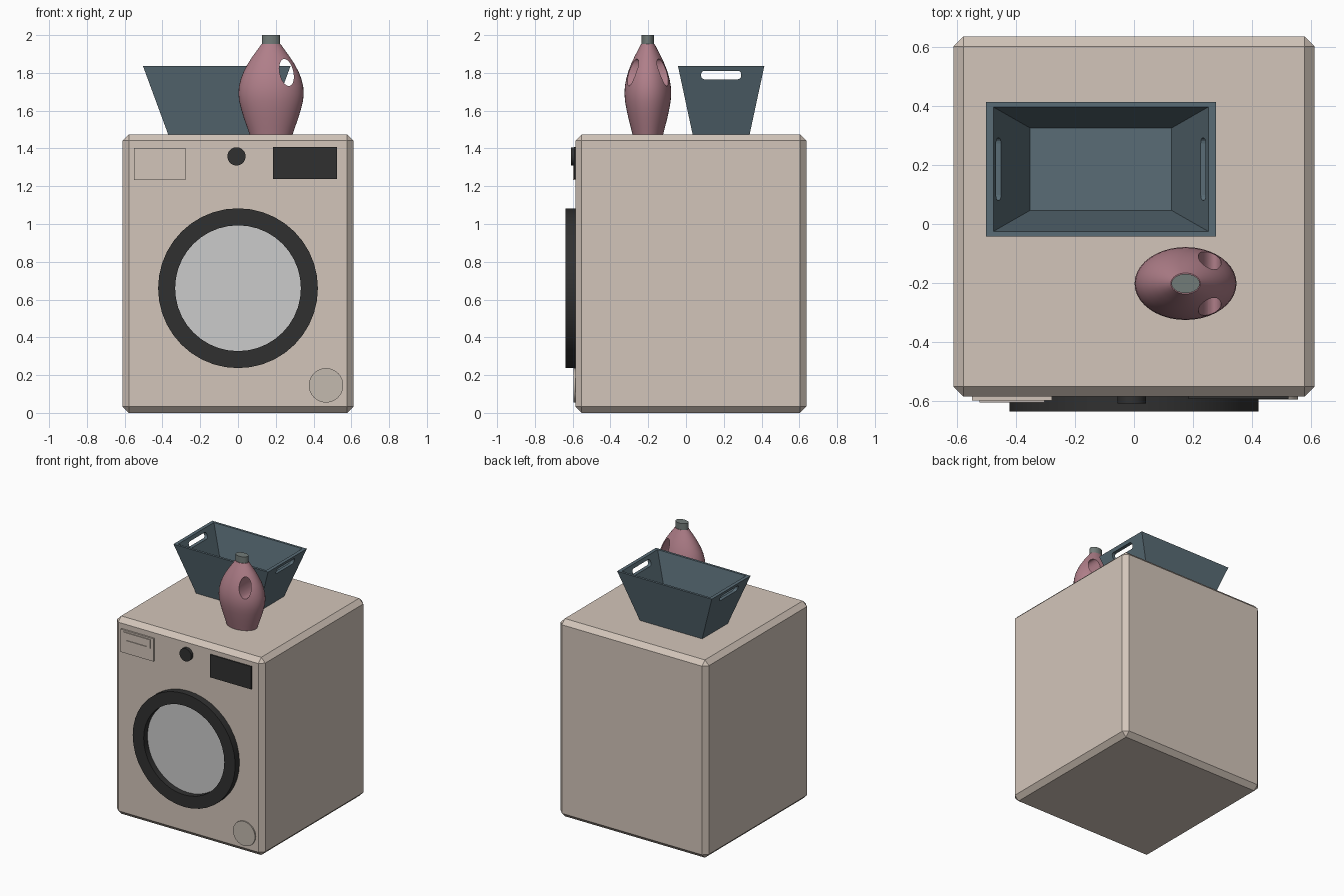
import bpy, bmesh, math
from mathutils import Vector, Matrix

if "Cube" in bpy.data.objects:
    bpy.data.objects.remove(bpy.data.objects["Cube"])


def mat(name, r, g, b):
    m = bpy.data.materials.new(name)
    m.diffuse_color = (r, g, b, 1)
    m.use_nodes = True
    m.node_tree.nodes["Principled BSDF"].inputs["Base Color"].default_value = m.diffuse_color
    return m


BEIGE = mat("beige", .65, .56, .49)
GREIGE = mat("grey_beige", .55, .49, .43)
DARK = mat("dark", .03, .03, .03)
BLUE = mat("slate_blue", .10, .15, .18)
PINK = mat("pink", .43, .21, .25)
CAP = mat("cap_grey", .17, .20, .19)


def finish(name, bm, material=None, smooth=False):
    bmesh.ops.recalc_face_normals(bm, faces=bm.faces)
    me = bpy.data.meshes.new(name)
    bm.to_mesh(me)
    bm.free()
    ob = bpy.data.objects.new(name, me)
    bpy.context.collection.objects.link(ob)
    if material:
        me.materials.append(material)
    if smooth:
        shade(ob)
    return ob


def activate(ob):
    bpy.ops.object.select_all(action='DESELECT')
    ob.select_set(True)
    bpy.context.view_layer.objects.active = ob


def shade(ob):
    activate(ob)
    bpy.ops.object.shade_smooth_by_angle(angle=math.radians(30))


def box(name, lo, hi, material=None, bevel=0, axis=None):
    """Box between two corners; optional bevel of all edges, or those along one axis."""
    lo, hi = Vector(lo), Vector(hi)
    bm = bmesh.new()
    bmesh.ops.create_cube(bm, size=1, matrix=Matrix.Translation((lo + hi) / 2) @ Matrix.Diagonal((*(hi - lo), 1)))
    if bevel:
        edges = [e for e in bm.edges if axis is None
                 or abs((e.verts[0].co - e.verts[1].co).normalized()[axis]) > .9]
        bmesh.ops.bevel(bm, geom=edges, offset=bevel, segments=1 if axis is None else 4,
                        affect='EDGES', profile=.5)
    return finish(name, bm, material)


def skin(name, rings, material=None, caps=True, closed=False, smooth=False):
    """Skin a list of equal-length point rings."""
    bm = bmesh.new()
    vs = [[bm.verts.new(p) for p in r] for r in rings]
    n = len(vs[0])
    for a, b in zip(vs, vs[1:] + (vs[:1] if closed else [])):
        for i in range(n):
            j = (i + 1) % n
            bm.faces.new((a[i], a[j], b[j], b[i]))
    if caps and not closed:
        bm.faces.new(vs[0])
        bm.faces.new(vs[-1])
    return finish(name, bm, material, smooth)


def circle_y(x, y, z, r, n=40):
    return [(x + r * math.cos(t), y, z + r * math.sin(t)) for t in (2 * math.pi * i / n for i in range(n))]


def ellipse_z(x, y, z, rx, ry, n=40):
    return [(x + rx * math.cos(t), y + ry * math.sin(t), z) for t in (2 * math.pi * i / n for i in range(n))]


def disc(name, x, z, r, y0, y1, material=None):
    return skin(name, [circle_y(x, y0, z, r), circle_y(x, y1, z, r)], material, smooth=True)


def cut(ob, cutter):
    mod = ob.modifiers.new("cut", 'BOOLEAN')
    mod.operation = 'DIFFERENCE'
    mod.solver = 'EXACT'
    mod.object = cutter
    activate(ob)
    bpy.ops.object.modifier_apply(modifier=mod.name)
    bpy.data.objects.remove(cutter)


FRONT = -.586

# Cabinet with chamfered edges
box("cabinet", (-.612, FRONT, 0), (.612, .637, 1.475), BEIGE, bevel=.034)

# Door ring, glass and filter cover
skin("door_ring", [circle_y(0, y, .66, r) for y, r in
                   ((FRONT + .01, .423), (-.637, .423), (-.637, .333), (FRONT + .01, .333))],
     DARK, closed=True, smooth=True)
disc("door_glass", 0, .66, .333, FRONT + .005, FRONT - .006)
disc("filter_cover", .466, .146, .091, FRONT + .01, -.595, GREIGE)

# Control panel: knob, display, detergent drawer
disc("knob", -.008, 1.358, .048, FRONT + .01, -.609, DARK)
box("display", (.185, -.594, 1.237), (.524, FRONT + .01, 1.407), DARK)
box("drawer_front", (-.55, -.599, 1.232), (-.278, FRONT + .01, 1.402), BEIGE)
drawer = box("drawer_handle", (-.524, -.606, 1.323), (-.304, -.595, 1.39), BEIGE)
cut(drawer, box("drawer_cutter", (-.502, -.62, 1.332), (-.327, -.601, 1.383)))


# Laundry basket: tapered shell with a slot through both end walls
def rect(hx, hy, z):
    return [(-.1125 + sx * hx, .186 + sy * hy, z) for sx, sy in ((-1, -1), (1, -1), (1, 1), (-1, 1))]


basket = skin("laundry_basket", [rect(.2575, .151, 1.475), rect(.3905, .2285, 1.836),
                                 rect(.3645, .211, 1.836), rect(.2405, .14, 1.497)], BLUE)
cut(basket, box("handle_cutter", (-.7, .08, 1.766), (.5, .292, 1.811), bevel=.018, axis=0))

# Detergent bottle: elliptical body with a tilted grip hole
BX, BY = .175, -.202
profile = ((1.475, .114), (1.51, .126), (1.56, .144), (1.61, .159), (1.65, .169), (1.69, .173),
           (1.73, .170), (1.77, .160), (1.81, .144), (1.85, .122), (1.89, .096), (1.925, .070), (1.953, .050))
bottle = skin("detergent_bottle", [ellipse_z(BX, BY, z, r, r * .715) for z, r in profile], PINK)
tilt = Matrix.Rotation(math.radians(-13), 3, 'Y')
hole = []
for y in (-.3, .3):
    hole.append([Vector((.257, BY + y, 1.802)) + tilt @ Vector((.036 * x, 0, .073 * z))
                 for x, _, z in circle_y(0, 0, 0, 1, 32)])
cut(bottle, skin("grip_cutter", hole))
shade(bottle)

# Bottle cap
skin("bottle_cap", [ellipse_z(BX, BY, z, .048, .0325) for z in (1.945, 2.0)], CAP, smooth=True)
